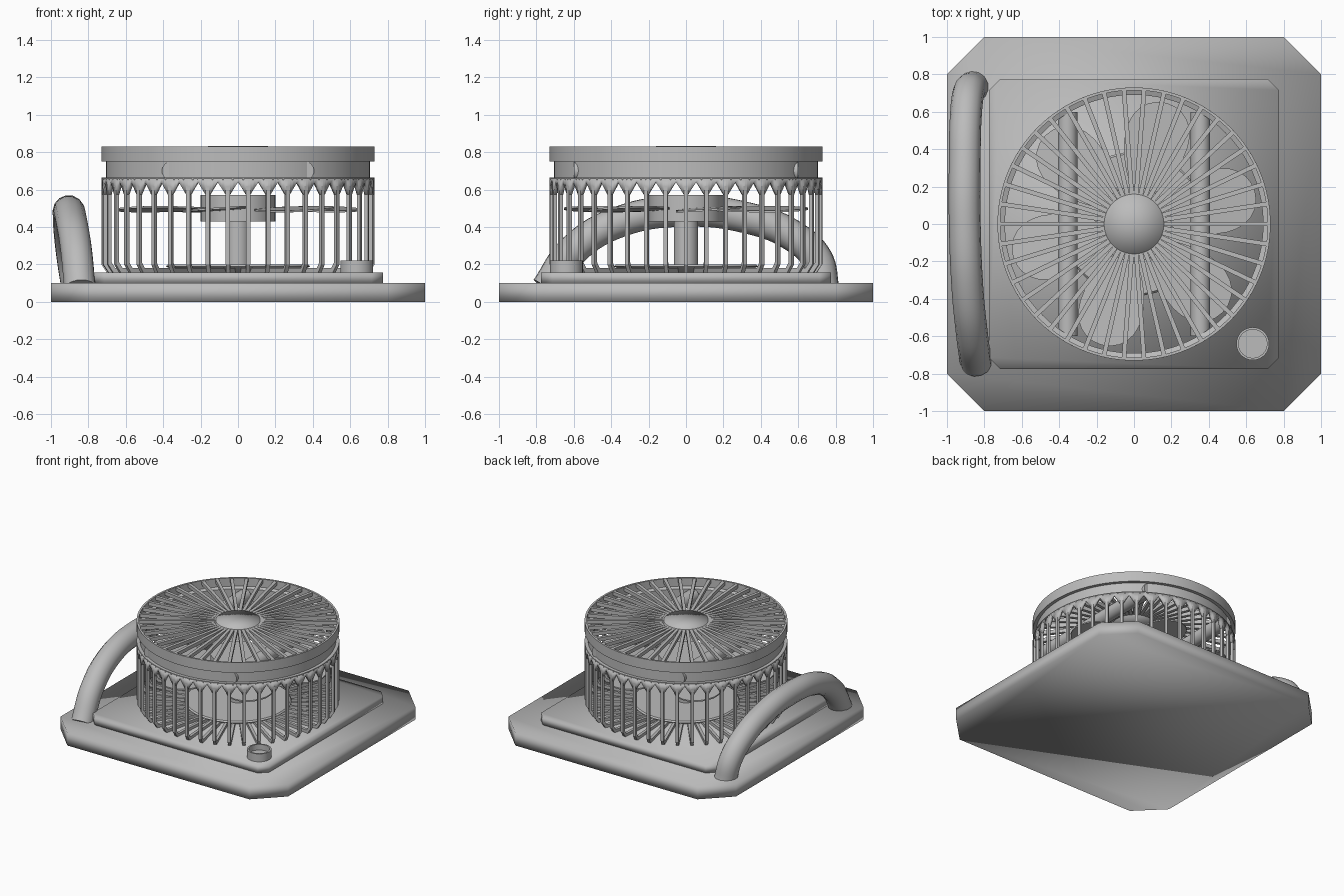
import bpy, bmesh, math
from mathutils import Vector, Matrix

if "Cube" in bpy.data.objects:
    bpy.data.objects.remove(bpy.data.objects["Cube"])

grey = bpy.data.materials.new("plain grey")
grey.use_nodes = True
COLOUR = (0.5, 0.5, 0.5, 1)
grey.diffuse_color = COLOUR
grey.node_tree.nodes["Principled BSDF"].inputs["Base Color"].default_value = COLOUR

BARS = 42
STEP = math.tau / BARS


def finish(obj, angle=35):
    """Assign the material; angle None means fully smooth."""
    obj.data.materials.append(grey)
    bpy.ops.object.select_all(action="DESELECT")
    obj.select_set(True)
    bpy.context.view_layer.objects.active = obj
    if angle is None:
        bpy.ops.object.shade_smooth()
    elif angle:
        bpy.ops.object.shade_smooth_by_angle(angle=math.radians(angle))
    return obj


def from_bmesh(name, bm, angle=35):
    bmesh.ops.recalc_face_normals(bm, faces=bm.faces)
    mesh = bpy.data.meshes.new(name)
    bm.to_mesh(mesh)
    bm.free()
    obj = bpy.data.objects.new(name, mesh)
    bpy.context.collection.objects.link(obj)
    return finish(obj, angle)


def extrude_polygon(bm, points, offset):
    face = bm.faces.new([bm.verts.new(p) for p in points])
    out = bmesh.ops.extrude_face_region(bm, geom=[face], use_keep_orig=True)
    moved = [v for v in out["geom"] if isinstance(v, bmesh.types.BMVert)]
    bmesh.ops.translate(bm, verts=moved, vec=offset)


def chamfered_slab(name, half, cut, z0, z1):
    bm = bmesh.new()
    a, b = half, half - cut
    outline = [(a, -b), (a, b), (b, a), (-b, a), (-a, b), (-a, -b), (-b, -a), (b, -a)]
    extrude_polygon(bm, [(x, y, z0) for x, y in outline], (0, 0, z1 - z0))
    return from_bmesh(name, bm, None)


def lathe(name, profile, segments=84, closed=False, centre=(0, 0), angle=35):
    """Spin a radius/height profile round a vertical axis."""
    bm = bmesh.new()
    verts = [bm.verts.new((r, 0, z)) for r, z in profile]
    pairs = list(zip(verts, verts[1:]))
    if closed:
        pairs.append((verts[-1], verts[0]))
    edges = [bm.edges.new(p) for p in pairs]
    bmesh.ops.spin(bm, geom=verts + edges, cent=(0, 0, 0), axis=(0, 0, 1),
                   angle=math.tau, steps=segments, use_duplicate=False)
    bmesh.ops.remove_doubles(bm, verts=bm.verts, dist=0.0005)
    bmesh.ops.translate(bm, verts=bm.verts, vec=(*centre, 0))
    return from_bmesh(name, bm, angle)


def radial_bars(name, profile, width):
    """Repeat a flat radius/height outline as bars round the axis."""
    bm = bmesh.new()
    for i in range(BARS):
        turn = Matrix.Rotation(i * STEP, 3, "Z")
        points = [turn @ Vector((r, -width / 2, z)) for r, z in profile]
        extrude_polygon(bm, points, turn @ Vector((0, width, 0)))
    return from_bmesh(name, bm, 0)


# Base and raised plate
chamfered_slab("base", 1.0, 0.2, 0, 0.1)
chamfered_slab("raised_plate", 0.775, 0.06, 0.1, 0.157)

# Cage: upright bars that turn inward along the floor, and top grille spokes
radial_bars("cage_bars", [(0.73, 0.62), (0.73, 0.2), (0.7, 0.155), (0.34, 0.155),
                          (0.34, 0.18), (0.69, 0.18), (0.71, 0.21), (0.71, 0.62)], 0.022)
radial_bars("grille_spokes", [(0.13, 0.8), (0.725, 0.8), (0.725, 0.828), (0.13, 0.828)], 0.024)
lathe("grille_hub", [(0, 0.79), (0.16, 0.79), (0.16, 0.832), (0, 0.832)], 48, angle=None)
lathe("cage_ring", [(0.73, 0.83), (0.73, 0.75), (0.705, 0.75), (0.705, 0.665),
                    (0.73, 0.665), (0.73, 0.65), (0.71, 0.65), (0.69, 0.66),
                    (0.69, 0.755), (0.715, 0.765), (0.715, 0.83)], 168, closed=True)

# Pointed arches between the bars
bm = bmesh.new()
arch = [(-0.5, 0.57), (-0.38, 0.575), (-0.2, 0.607), (0, 0.64), (0.2, 0.607), (0.38, 0.575)]
columns = []
for i in range(BARS):
    for u, z in arch:
        a = (i + 0.5 + u) * STEP
        x, y = 0.73 * math.cos(a), 0.73 * math.sin(a)
        columns.append((bm.verts.new((x, y, z)), bm.verts.new((x, y, 0.66))))
for (a, b), (c, d) in zip(columns, columns[1:] + columns[:1]):
    bm.faces.new((a, c, d, b))
arches = from_bmesh("cage_arches", bm)
solid = arches.modifiers.new("thickness", "SOLIDIFY")
solid.thickness = 0.02

# Two tubes across the ring
for side, label in ((1, "left"), (-1, "right")):
    bpy.ops.mesh.primitive_cylinder_add(vertices=24, radius=0.052, depth=1.2,
                                        location=(side * 0.355, 0, 0.7),
                                        rotation=(math.pi / 2, 0, 0))
    tube = bpy.context.object
    tube.name = label + "_cross_tube"
    finish(tube)

# Motor stand, shaft and housing
lathe("motor_stand", [(0, 0.155), (0.33, 0.155), (0.385, 0.19), (0.375, 0.2), (0, 0.2)])
lathe("shaft", [(0.065, 0.19), (0.065, 0.44)], 32)
lathe("motor_housing", [(0, 0.43), (0.2, 0.43), (0.2, 0.57), (0, 0.57)], 48)

# Six petal blades, slightly pitched
bm = bmesh.new()
for i in range(6):
    turn = (Matrix.Rotation(math.radians(15 + 60 * i), 3, "Z")
            @ Matrix.Rotation(math.radians(4), 3, "X"))
    outline = []
    for k in range(28):
        t = math.tau * k / 28
        r = 0.41 + 0.26 * math.cos(t)
        w = 0.165 * math.sin(t) * (1 + 0.3 * math.cos(t))
        outline.append(turn @ Vector((r, w, 0)) + Vector((0, 0, 0.49)))
    extrude_polygon(bm, outline, (0, 0, 0.01))
from_bmesh("fan_blades", bm)

# Hollow control knob
lathe("knob", [(0.088, 0.15), (0.088, 0.22), (0.076, 0.22), (0.076, 0.175), (0, 0.175)],
      32, centre=(0.635, -0.64))

# Arched carrying handle
path = [(-0.845, -0.745, 0.07), (-0.865, -0.6, 0.28), (-0.89, -0.35, 0.43),
        (-0.905, 0.02, 0.485), (-0.905, 0.32, 0.45), (-0.9, 0.56, 0.36),
        (-0.885, 0.7, 0.23), (-0.86, 0.735, 0.07)]
curve = bpy.data.curves.new("handle", "CURVE")
curve.dimensions = "3D"
curve.bevel_depth = 0.085
curve.bevel_resolution = 5
curve.resolution_u = 8
curve.use_fill_caps = True
spline = curve.splines.new("BEZIER")
spline.bezier_points.add(len(path) - 1)
for point, co in zip(spline.bezier_points, path):
    point.co = co
    point.handle_left_type = point.handle_right_type = "AUTO"
handle = bpy.data.objects.new("handle", curve)
bpy.context.collection.objects.link(handle)
bpy.ops.object.select_all(action="DESELECT")
handle.select_set(True)
bpy.context.view_layer.objects.active = handle
bpy.ops.object.convert(target="MESH")
finish(bpy.context.object, 50)
